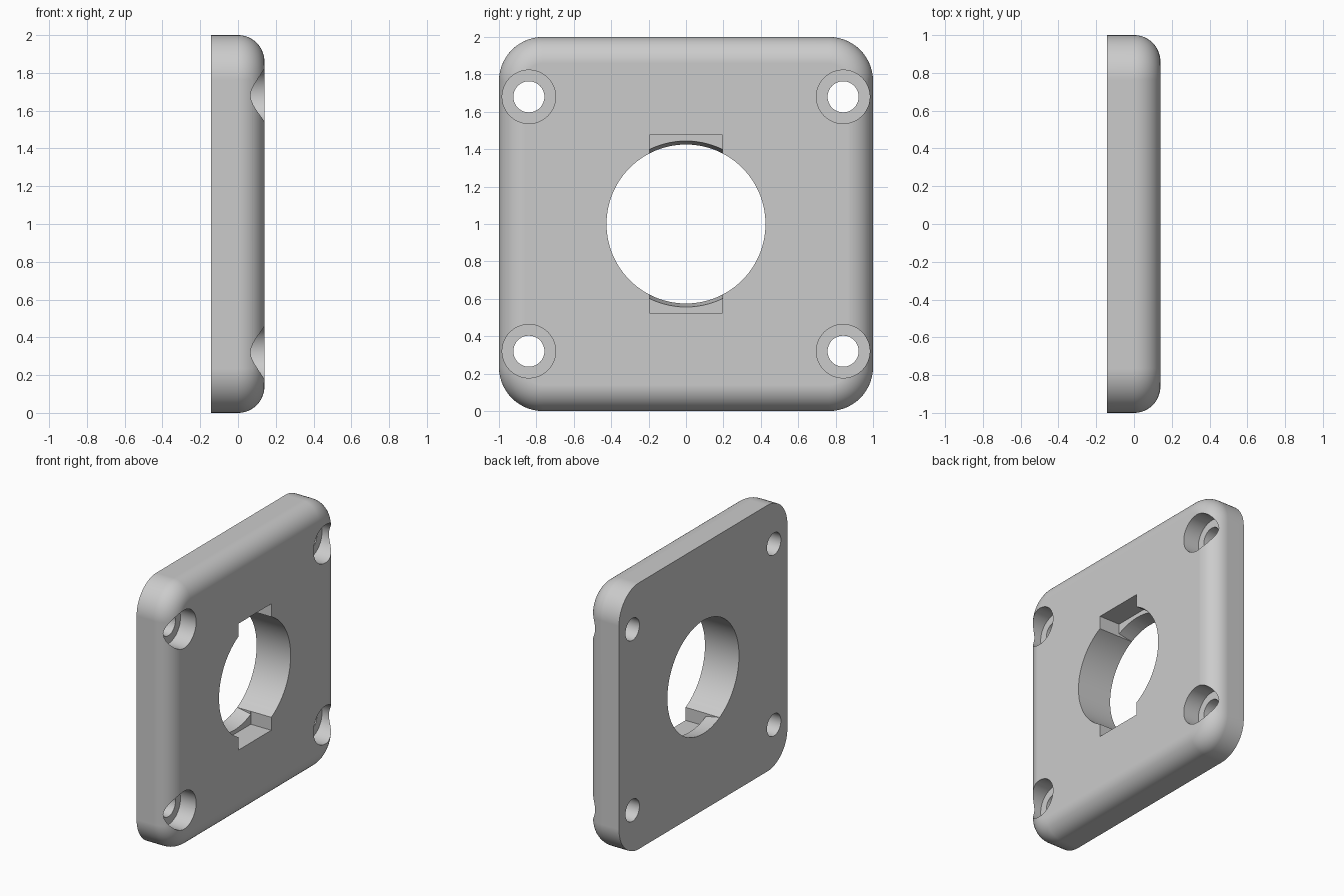
import bpy, bmesh, math
from mathutils import Matrix

if "Cube" in bpy.data.objects:
    bpy.data.objects.remove(bpy.data.objects["Cube"])

BACK, FRONT = -0.143, 0.14
FILLET, CORNER = 0.14, 0.235

grey = bpy.data.materials.new("plain_grey")
grey.use_nodes = True
grey.diffuse_color = (0.6, 0.6, 0.6, 1)
grey.node_tree.nodes["Principled BSDF"].inputs["Base Color"].default_value = (0.6, 0.6, 0.6, 1)


def make_object(name, bm):
    bmesh.ops.recalc_face_normals(bm, faces=bm.faces)
    mesh = bpy.data.meshes.new(name)
    bm.to_mesh(mesh)
    bm.free()
    obj = bpy.data.objects.new(name, mesh)
    bpy.context.collection.objects.link(obj)
    mesh.materials.append(grey)
    return obj


def rod(name, x0, x1, r0, r1, y, z, sides):
    """Cylinder or cone along x."""
    bm = bmesh.new()
    bmesh.ops.create_cone(bm, cap_ends=True, segments=sides, radius1=r0, radius2=r1, depth=x1 - x0)
    place = Matrix.Translation(((x0 + x1) / 2, y, z)) @ Matrix.Rotation(math.pi / 2, 4, "Y")
    bm.transform(place)
    return make_object(name, bm)


def box(name, x0, x1, half_y, z0, z1):
    bm = bmesh.new()
    bmesh.ops.create_cube(bm, size=1)
    bm.transform(Matrix.Translation(((x0 + x1) / 2, 0, (z0 + z1) / 2))
                 @ Matrix.Diagonal((x1 - x0, 2 * half_y, z1 - z0, 1)))
    return make_object(name, bm)


def combine(target, cutter, operation="DIFFERENCE"):
    mod = target.modifiers.new("cut", "BOOLEAN")
    mod.operation, mod.solver, mod.object = operation, "EXACT", cutter
    bpy.context.view_layer.objects.active = target
    bpy.ops.object.modifier_apply(modifier=mod.name)
    bpy.data.objects.remove(cutter)


def outline(bm, x, inset, steps=14):
    """Rounded square ring in the y-z plane."""
    centre, radius = 1 - CORNER, CORNER - inset
    ring = []
    for q, (sy, sz) in enumerate(((1, 1), (-1, 1), (-1, -1), (1, -1))):
        for i in range(steps + 1):
            a = (q + i / steps) * math.pi / 2
            ring.append(bm.verts.new((x, sy * centre + radius * math.cos(a),
                                      1 + sz * centre + radius * math.sin(a))))
    return ring


# Plate with a rounded front rim
bm = bmesh.new()
rings = [outline(bm, BACK, 0)]
for i in range(15):
    a = i / 14 * math.pi / 2
    rings.append(outline(bm, FRONT - FILLET * (1 - math.sin(a)), FILLET * (1 - math.cos(a))))
for lower, upper in zip(rings, rings[1:]):
    n = len(lower)
    for i in range(n):
        j = (i + 1) % n
        bm.faces.new((lower[i], lower[j], upper[j], upper[i]))
bm.faces.new(rings[0])
bm.faces.new(rings[-1])
plate = make_object("mounting_plate", bm)

# Central opening
combine(plate, rod("opening_cutter", -0.3, 0.3, 0.425, 0.425, 0, 1, 96))

# Key slots above and below the opening, with tapered walls behind them
combine(plate, box("slot_cutter", -0.03, 0.3, 0.195, 0.525, 1.475))
taper = rod("taper_cutter", -0.16, 0.0, 0.4215, 0.449, 0, 1, 96)
combine(taper, box("taper_limit", -0.3, 0.3, 0.194, 0.4, 1.6), "INTERSECT")
combine(plate, taper)

# Counterbored screw holes
for y in (-0.84, 0.84):
    for z in (0.32, 1.68):
        combine(plate, rod("screw_cutter", -0.3, 0.3, 0.083, 0.083, y, z, 48))
        combine(plate, rod("counterbore_cutter", 0.01, 0.3, 0.143, 0.143, y, z, 48))

# Smooth curves with crisp edges
bpy.ops.object.select_all(action="DESELECT")
plate.select_set(True)
bpy.context.view_layer.objects.active = plate
bpy.ops.object.shade_smooth_by_angle(angle=math.radians(30))
normals = plate.modifiers.new("even_shading", "WEIGHTED_NORMAL")
normals.keep_sharp = True
